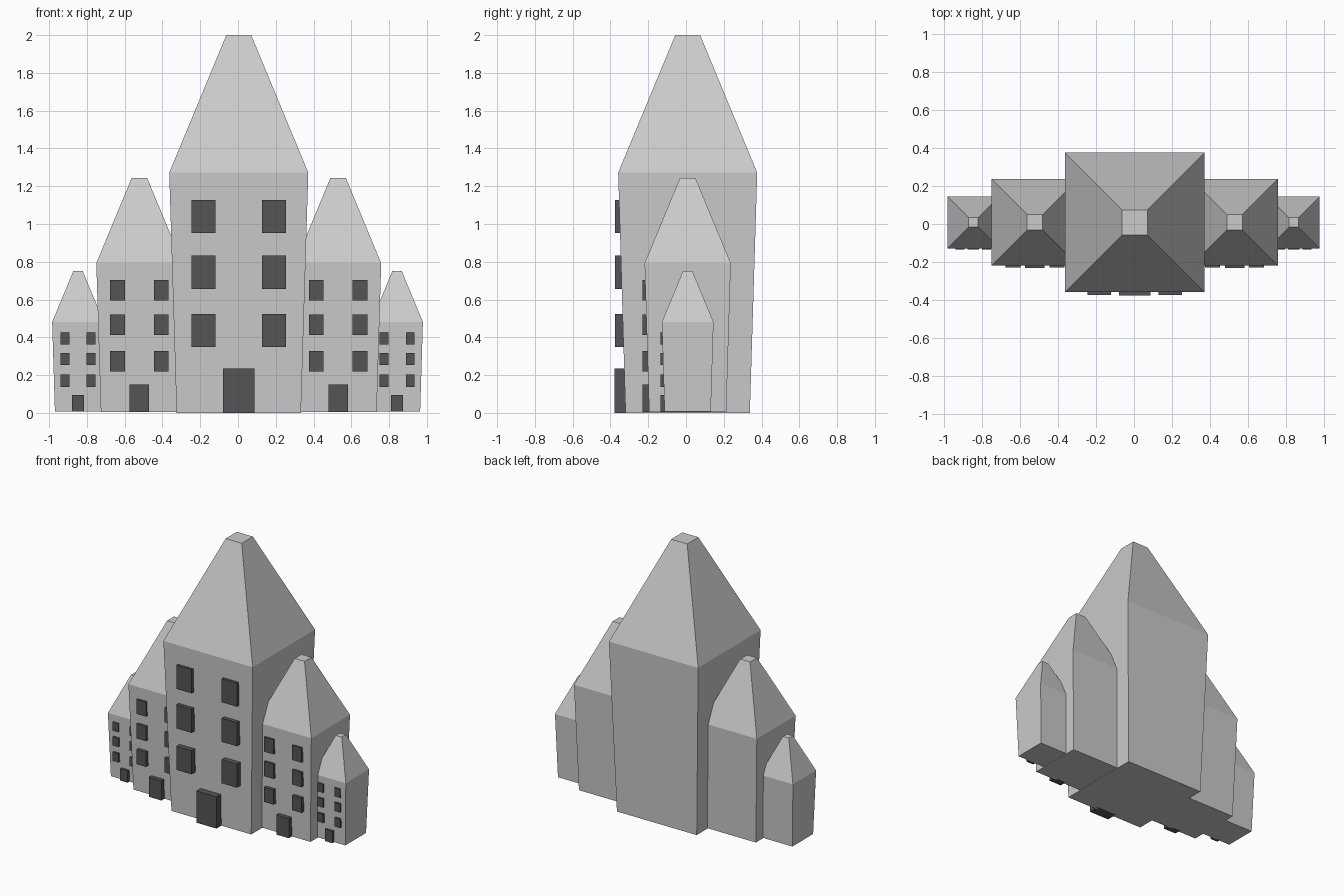
import bpy
import bmesh
from mathutils import Vector

if "Cube" in bpy.data.objects:
    bpy.data.objects.remove(bpy.data.objects["Cube"])

Y0 = 0.009  # shared centre line of all towers

dark = bpy.data.materials.new("dark_grey")
dark.diffuse_color = (0.09, 0.09, 0.09, 1)
dark.use_nodes = True
dark.node_tree.nodes["Principled BSDF"].inputs["Base Color"].default_value = dark.diffuse_color


def finish(name, bm, mat=None):
    bmesh.ops.recalc_face_normals(bm, faces=bm.faces)
    mesh = bpy.data.meshes.new(name)
    bm.to_mesh(mesh)
    bm.free()
    if mat:
        mesh.materials.append(mat)
    obj = bpy.data.objects.new(name, mesh)
    bpy.context.collection.objects.link(obj)
    return obj


def tower_body(name, origin, s):
    # stacked square sections: base, eaves, cut-off roof tip
    bm = bmesh.new()
    rings = []
    for half, z in ((0.329, 0), (0.368, 1.272), (0.066, 2.0)):
        rings.append([bm.verts.new(origin + s * Vector((sx * half, sy * half, z)))
                      for sx, sy in ((-1, -1), (1, -1), (1, 1), (-1, 1))])
    for low, high in zip(rings, rings[1:]):
        for i in range(4):
            j = (i + 1) % 4
            bm.faces.new((low[i], low[j], high[j], high[i]))
    bm.faces.new(rings[0][::-1])
    bm.faces.new(rings[-1])
    finish(name, bm)


def front_panel(name, origin, s, x, z, w, h, front):
    # dark box set into the sloping front wall
    back = -0.30
    bm = bmesh.new()
    bmesh.ops.create_cube(bm, size=1)
    for v in bm.verts:
        local = Vector((x + v.co.x * w, (front + back) / 2 + v.co.y * (back - front),
                        z + v.co.z * h))
        v.co = origin + s * local
    finish(name, bm, dark)


def tower(label, x, z0, s):
    origin = Vector((x, Y0, z0))
    tower_body(label + "_tower", origin, s)
    front_panel(label + "_door", origin, s, 0, 0.118, 0.166, 0.236, -0.387)
    for row, z in enumerate((0.436, 0.745, 1.04)):
        for side, wx in (("left", -0.187), ("right", 0.187)):
            front_panel(f"{label}_window_{side}_{row + 1}", origin, s,
                        wx, z, 0.126, 0.176, -0.384)


# main tower flanked by two smaller copies on each side
tower("main", 0.004, 0.0, 1.0)
tower("middle_left", -0.522, 0.004, 0.62)
tower("middle_right", 0.530, 0.004, 0.62)
tower("outer_left", -0.847, 0.008, 0.372)
tower("outer_right", 0.842, 0.008, 0.372)
